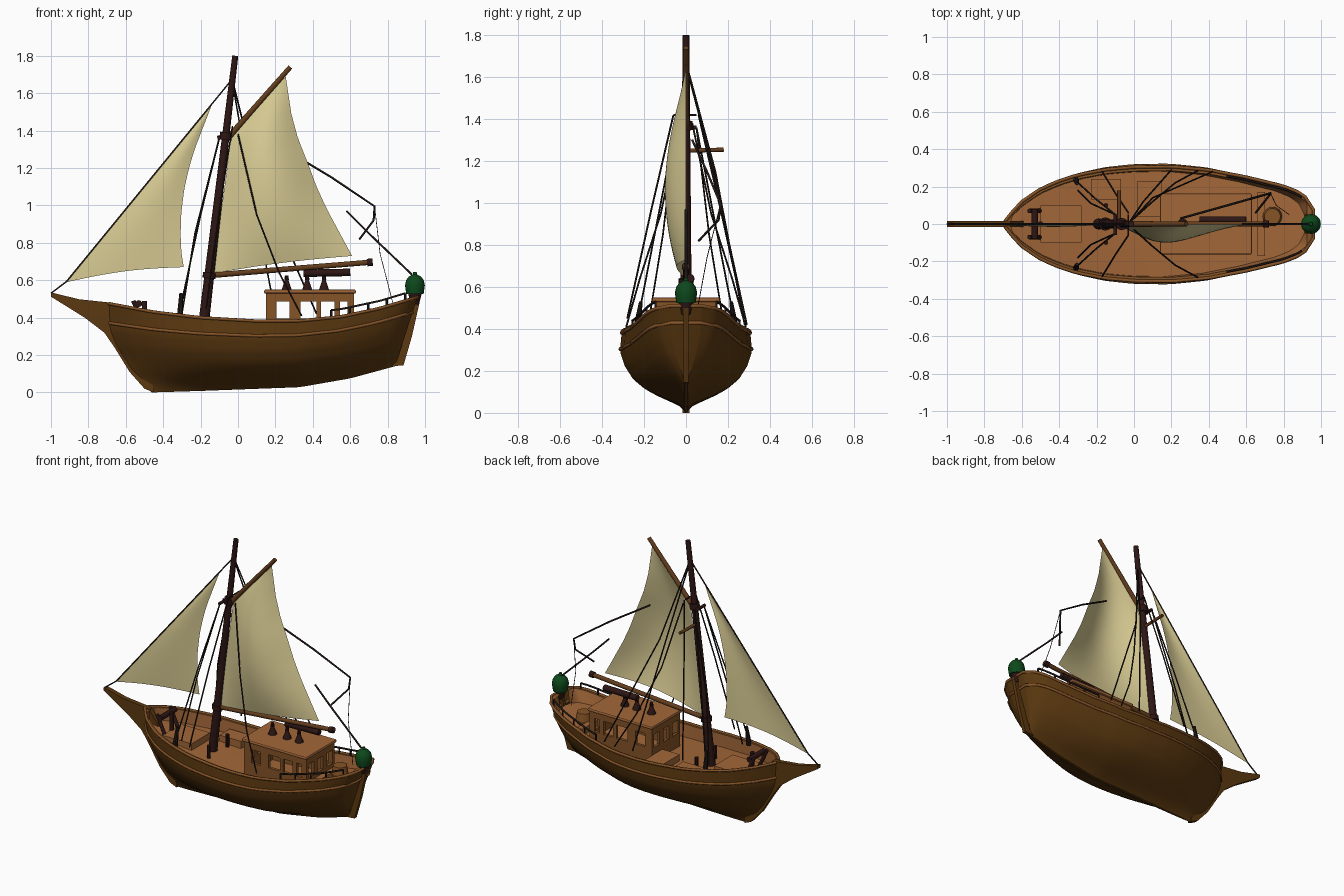
import bpy, bmesh, math
from mathutils import Vector

if "Cube" in bpy.data.objects:
    bpy.data.objects.remove(bpy.data.objects["Cube"])

def material(name, rgb):
    m = bpy.data.materials.new(name)
    m.diffuse_color = (*rgb, 1)
    m.use_nodes = True
    m.node_tree.nodes["Principled BSDF"].inputs["Base Color"].default_value = m.diffuse_color
    return m

HULL = material("dark hull wood", (.105, .040, .005))
RIM = material("rim wood", (.24, .088, .020))
DECK = material("deck wood", (.36, .135, .040))
SPAR = material("spar wood", (.125, .046, .012))
MAST = material("mast wood", (.026, .008, .007))
ROPE = material("rope", (.016, .010, .008))
SAIL = material("sail cloth", (.68, .59, .29))
GREEN = material("green lantern", (.004, .065, .011))

def finish(name, bm, mats, smooth=True):
    bmesh.ops.remove_doubles(bm, verts=bm.verts, dist=1e-5)
    bmesh.ops.recalc_face_normals(bm, faces=bm.faces)
    me = bpy.data.meshes.new(name)
    bm.to_mesh(me)
    bm.free()
    ob = bpy.data.objects.new(name, me)
    bpy.context.collection.objects.link(ob)
    for m in mats:
        me.materials.append(m)
    if smooth:
        bpy.ops.object.select_all(action='DESELECT')
        ob.select_set(True)
        bpy.context.view_layer.objects.active = ob
        bpy.ops.object.shade_smooth_by_angle(angle=math.radians(35))
    return ob

def table(pts, x):
    if x <= pts[0][0]:
        return pts[0][1]
    for (a, b), (c, d) in zip(pts, pts[1:]):
        if x <= c:
            return b + (d - b) * (x - a) / (c - a)
    return pts[-1][1]

def rods(name, items, mat, sides=12):
    bm = bmesh.new()
    for p, q, r1, r2 in items:
        p, q = Vector(p), Vector(q)
        d = q - p
        g = bmesh.ops.create_cone(bm, cap_ends=True, segments=sides, radius1=r1, radius2=r2, depth=d.length)
        rot = d.to_track_quat('Z', 'Y')
        for v in g['verts']:
            v.co = rot @ v.co + (p + q) / 2
    return finish(name, bm, [mat])

def boxes(name, items, mat):
    bm = bmesh.new()
    for lo, hi in items:
        g = bmesh.ops.create_cube(bm, size=1)
        for v in g['verts']:
            v.co = [(a + b) / 2 + c * (b - a) for a, b, c in zip(lo, hi, v.co)]
    return finish(name, bm, [mat], False)

def lines(name, paths, r, mat):
    cu = bpy.data.curves.new(name, 'CURVE')
    cu.dimensions = '3D'
    cu.bevel_depth = r
    cu.bevel_resolution = 1
    cu.use_fill_caps = True
    for path in paths:
        s = cu.splines.new('POLY')
        s.points.add(len(path) - 1)
        for pt, co in zip(s.points, path):
            pt.co = (*co, 1)
    ob = bpy.data.objects.new(name, cu)
    bpy.context.collection.objects.link(ob)
    cu.materials.append(mat)

def plate(name, outline, half, mat):
    bm = bmesh.new()
    f = bm.faces.new([bm.verts.new((x, -half, z)) for x, z in outline])
    g = bmesh.ops.extrude_face_region(bm, geom=[f])
    for v in g['geom']:
        if isinstance(v, bmesh.types.BMVert):
            v.co.y = half
    bmesh.ops.triangulate(bm, faces=[f for f in bm.faces if len(f.verts) > 4])
    return finish(name, bm, [mat], False)

# hull lines
SHEER = [(-.69, .475), (-.45, .43), (-.2, .4), (.1, .382), (.33, .383), (.55, .405), (.76, .45), (.96, .51)]
BEAM = [(-.69, .015), (-.66, .055), (-.6, .12), (-.5, .19), (-.4, .235), (-.3, .268), (-.15, .298), (0, .312), (.2, .315),
        (.4, .296), (.6, .256), (.8, .205), (.88, .172), (.93, .135), (.96, .075)]
KEEL = [(-.46, 0), (-.2, .008), (.33, .028), (.6, .075), (.84, .14)]
STEM = [(0, -.46), (.06, -.5), (.25, -.58), (.53, -.655), (.7, -.685), (1, -.69)]
MID = [(0, .03), (.06, .13), (.14, .38), (.25, .62), (.38, .8), (.55, .925), (.75, 1), (1, .975)]
BOW = [(0, .04), (.25, .36), (.5, .66), (.75, .89), (1, 1)]
STERN = [(0, .05), (.2, .36), (.4, .66), (.6, .86), (.8, .97), (1, 1)]

def hull_pt(u, v):
    xt = -.69 + u * 1.65
    k, s = table(KEEL, -.46 + u * 1.3), table(SHEER, xt)
    bow, stern = table(STEM, v), .84 + .12 * v
    w = max(0, math.sin(math.pi * u)) ** .6
    y = table(BEAM, xt) * (w * table(MID, v) + (1 - w) * table(BOW if u < .5 else STERN, v))
    return Vector((bow + (stern - bow) * u, y, k + v * (s - k)))

# hull, bulwark and deck in one loft
bm = bmesh.new()
NU, NV = 48, 18
rows = []
for i in range(NU + 1):
    u = (1 - math.cos(math.pi * i / NU)) / 2
    side = [hull_pt(u, j / NV) for j in range(NV + 1)]
    top, low = side[-1], hull_pt(u, .72)
    xi = min(max(top.x, -.655), .925)
    yi = max(0, min(top.y, table(BEAM, xi)) - .022)
    xl = min(xi, low.x - .015) if u > .5 else xi
    side += [Vector((xi, yi, top.z)), Vector((xl, max(0, min(yi - .004, low.y - .014)), top.z - .085)), Vector((xl, 0, top.z - .08))]
    ring = side + [Vector((p.x, -p.y, p.z)) for p in reversed(side[:-1])]
    rows.append([bm.verts.new(p) for p in ring])
n = len(rows[0])
for a, b in zip(rows, rows[1:]):
    for j in range(n):
        f = bm.faces.new((a[j], a[(j + 1) % n], b[(j + 1) % n], b[j]))
        c = min(j, n - 2 - j)
        f.material_index = 0 if c < NV or j == n - 1 else 1 if c == NV else 2
for r in (rows[0], rows[-1]):
    for j in range(NV):
        bm.faces.new((r[j], r[j + 1], r[n - 2 - j], r[n - 1 - j]))
# stern rim between the outer and inner edge
r = rows[-1]
bm.faces.new((r[NV], r[NV + 1], r[n - 2 - NV], r[n - 1 - NV])).material_index = 1
finish("hull", bm, [HULL, RIM, DECK])

# rubbing strakes, rim cap and stern rails
def along(v, u0, u1, sy, dz=0, out=0, k=36):
    pts = [hull_pt(u0 + (u1 - u0) * i / k, v) for i in range(k + 1)]
    return [(p.x, sy * (p.y + out), p.z + dz) for p in pts]
lines("rubbing_strakes", [along(.78, 0, 1, 1) + along(.78, 0, 1, -1)[::-1]], .009, RIM)
lines("rim_caps", [along(1, 0, 1, 1) + along(1, 0, 1, -1)[::-1]], .009, RIM)
rails = [along(1, .72, .96, s, .04, -.015, 12) for s in (1, -1)]
posts = [[p, (p[0], p[1], p[2] - .05)] for r in rails for p in r[::3]]
lines("stern_rails", rails + posts, .006, ROPE)

# beak bow with stem, and rudder
plate("bow_beak", [(-1, .535), (-.85, .498), (-.66, .478), (-.6, .4), (-.45, .02), (-.45, 0), (-.5, .02), (-.58, .11),
                   (-.66, .24), (-.715, .32), (-.82, .4), (-1, .512)], .016, HULL)
plate("rudder", [(.82, .14), (.885, .145), (.93, .3), (.975, .5), (.93, .505), (.88, .3)], .012, HULL)

# mast and spars
def mx(z):
    return -.18 + (z - .4) * .118
rods("mast", [((mx(.3), 0, .3), (mx(1.8), 0, 1.8), .029, .016), ((mx(1.35), 0, 1.35), (mx(1.39), 0, 1.39), .032, .032),
              ((mx(.61), 0, .61), (mx(.64), 0, .64), .035, .035)], MAST, 16)
rods("gaff", [((-.05, 0, 1.365), (.28, 0, 1.74), .016, .013)], SPAR)
rods("boom", [((-.16, 0, .625), (.72, 0, .697), .015, .014)], SPAR)
rods("boom_end", [((.69, 0, .694), (.72, 0, .697), .02, .02)], MAST)
rods("crosstree", [((mx(1.25), .0, 1.25), (mx(1.25), .18, 1.255), .01, .01)], SPAR)
rods("spreader", [((-.1, -.06, 1.36), (-.1, .05, 1.36), .01, .01), ((-.11, 0, 1.36), (-.03, 0, 1.38), .012, .012)], MAST)

# sails
def sail(name, luff0, luff1, leech, bulge, sag):
    bm = bmesh.new()
    N = 24
    z0, z1 = leech[0][0], leech[-1][0]
    grid = []
    for j in range(N + 1):
        t = j / N
        a = Vector(luff0).lerp(Vector(luff1), t)
        z = z0 + (z1 - z0) * t
        b = Vector((table(leech, z), z))
        row = []
        for i in range(N + 1):
            s = i / N
            p = a.lerp(b, s)
            y = -bulge * math.sin(math.pi * s ** 1.1) * max(0, math.sin(math.pi * (.12 + .88 * t))) ** .8
            row.append(bm.verts.new((p.x, y, p.y + sag * math.sin(math.pi * s) * (1 - t))))
        grid.append(row)
    for r, q in zip(grid, grid[1:]):
        for i in range(N):
            bm.faces.new((r[i], r[i + 1], q[i + 1], q[i]))
    finish(name, bm, [SAIL])
sail("mainsail", (-.135, .636), (-.035, 1.375), [(.73, .61), (.85, .545), (.98, .475), (1.1, .42), (1.235, .37),
     (1.36, .32), (1.49, .285), (1.69, .255)], .1, .01)
sail("jib", (-.915, .59), (-.145, 1.53), [(.67, -.29), (.75, -.303), (.845, -.307), (.96, -.303), (1.085, -.288),
     (1.2, -.262), (1.3, -.232), (1.53, -.143)], .015, .018)

# standing rigging
shrouds = [[(-1, 0, .53), (-.918, 0, .592), (-.148, 0, 1.532), (-.035, 0, 1.67)]]
for s in (1, -1):
    shrouds += [[(-.1, s * .05, 1.36), (-.2, s * .13, .95), (-.31, s * .23, .44)],
                [(-.1, s * .05, 1.36), (-.23, s * .11, .85), (-.3, s * .18, .42)],
                [(-.03, s * .06, 1.42), (-.1, s * .165, .97), (-.17, s * .28, .45)],
                [(0, s * .03, 1.38), (.1, s * .12, .95), (.22, s * .22, .64), (.34, s * .285, .41)]]
shrouds += [[(-.03, -.06, 1.42), (-.03, .05, 1.42)], [(-.03, 0, 1.67), (.1, .14, 1.15), (.42, .28, .42)],
            [(-.03, 0, 1.66), (.05, .12, 1.2), (.2, .29, .42)]]
lines("shrouds", shrouds, .0045, ROPE)
rods("deadeyes", [((-.31, s * .235, .4), (-.305, s * .215, .53), .018, .009) for s in (1, -1)], ROPE, 8)
lines("stern_tackle", [[(.25, .03, 1.3), (.5, .1, 1.15), (.73, .165, .995), (.725, .155, .92), (.65, .06, .82)],
                       [(.58, 0, .97), (.7, 0, .85), (.93, 0, .63)]], .006, ROPE)
lines("stern_cords", [[(.73, .165, .995), (.76, .1, .74), (.83, .05, .47)]], .002, ROPE)

# deck cabin: sill walls, window posts, beams, roof
X0, X1, Y, W = .15, .62, .15, .02
walls = []
for s in (1, -1):
    a, b = sorted((s * Y, s * (Y - W)))
    walls += [((X0, a, .29), (X1, b, .395)), ((X0, a, .485), (X1, b, .535))]
    for x, w in ((X0, .055), (.275, .06), (.42, .025), (.515, .03), (.585, .035)):
        walls.append(((x, a, .39), (x + w, b, .49)))
for x in (X0, X1 - W):
    walls += [((x, -Y, .29), (x + W, Y, .395)), ((x, -Y, .485), (x + W, Y, .535))]
    walls += [((x, y - .02, .39), (x + W, y + .02, .49)) for y in (-.05, .05)]
boxes("cabin_walls", walls, RIM)
roof = boxes("cabin_roof", [((.14, -.163, .528), (.63, .163, .55))], DECK)
bev = roof.modifiers.new("bevel", 'BEVEL')
bev.width, bev.segments = .008, 2
vents = []
for x in (.26, .37, .46):
    vents += [((x, 0, .55), (x, 0, .6), .028, .01), ((x, 0, .6), (x, 0, .625), .013, .01)]
rods("roof_vents", vents, MAST, 10)
rods("rolled_canvas", [((.35, .02, .637), (.6, .02, .642), .02, .02)], MAST)

# deck fittings
boxes("deck_boxes", [((-.23, .13, .3), (-.07, .24, .36)), ((.02, .04, .29), (.15, .23, .35)),
                     ((-.5, -.1, .33), (-.28, .1, .375)), ((.66, -.17, .34), (.7, .17, .4))], DECK)
rods("barrel", [((.74, .04, .35), (.74, .04, .4), .043, .052), ((.74, .04, .4), (.74, .04, .45), .052, .043)], RIM, 16)
rods("bow_windlass", [((-.53, -.08, .475), (-.53, .08, .475), .018, .018), ((-.5, -.07, .36), (-.56, -.07, .49), .012, .012),
                      ((-.5, .07, .36), (-.56, .07, .49), .012, .012), ((-.5, 0, .36), (-.5, 0, .49), .014, .014)], MAST)
rods("belaying_cleats", [((-.15, s * .1, .31), (-.15, s * .1, .4), .012, .012) for s in (1, -1)], MAST, 8)

# stern lantern
bm = bmesh.new()
prof = [(0, .525), (.046, .525), (.049, .545), (.053, .572), (.047, .6), (.032, .62), (.012, .63), (.009, .643), (0, .643)]
vs = [bm.verts.new((r, 0, z)) for r, z in prof]
es = [bm.edges.new(e) for e in zip(vs, vs[1:])]
bmesh.ops.spin(bm, geom=vs + es, cent=(0, 0, 0), axis=(0, 0, 1), angle=2 * math.pi, steps=20)
finish("stern_lantern", bm, [GREEN]).location = (.946, 0, 0)
rods("lantern_base", [((.946, 0, .47), (.946, 0, .528), .022, .036)], MAST)
